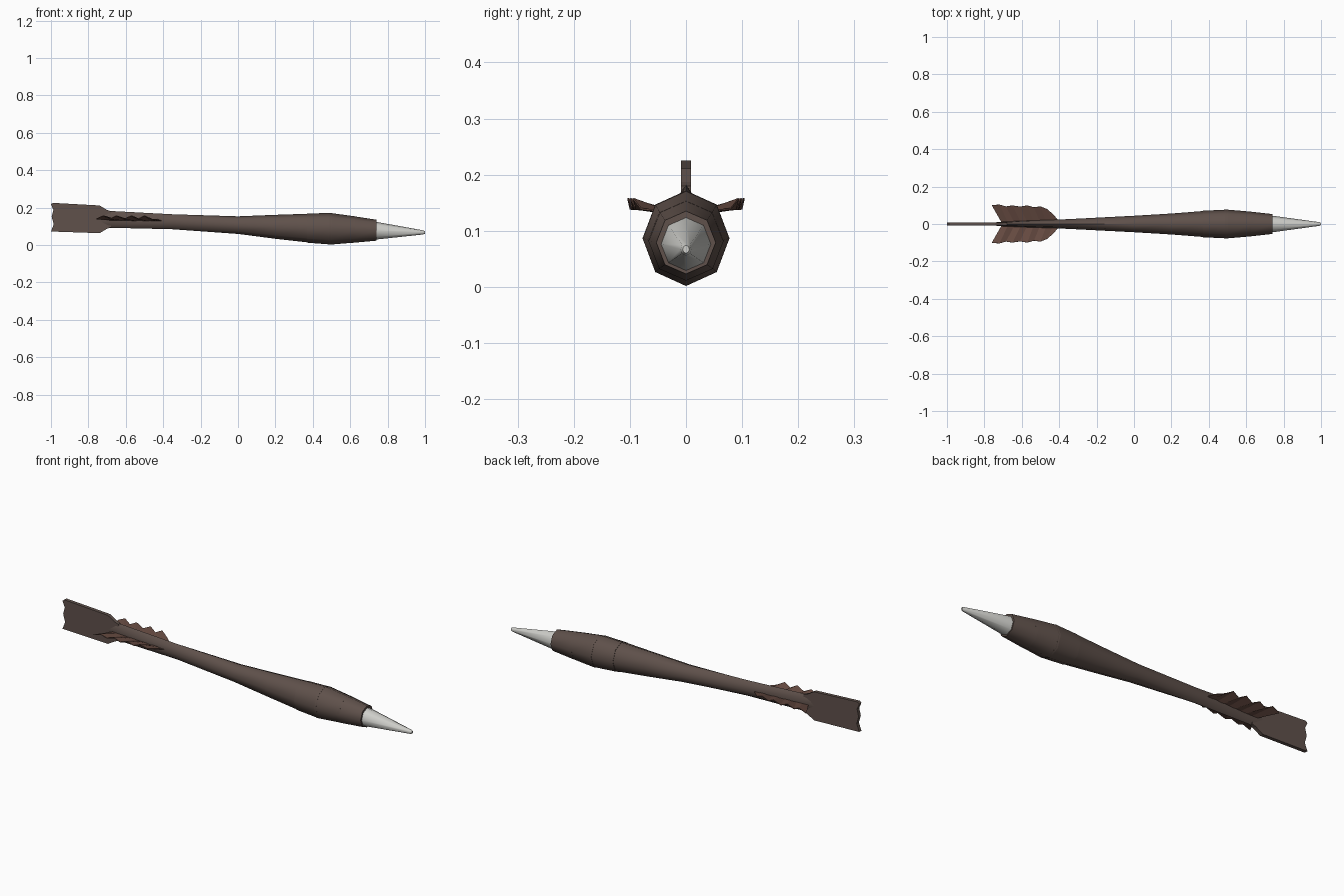
import bpy, bmesh, math

if "Cube" in bpy.data.objects:
    bpy.data.objects.remove(bpy.data.objects["Cube"])


def material(name, col):
    m = bpy.data.materials.new(name)
    m.diffuse_color = (*col, 1)
    m.use_nodes = True
    m.node_tree.nodes["Principled BSDF"].inputs["Base Color"].default_value = m.diffuse_color
    return m


BROWN = material("dark_brown", (0.115, 0.082, 0.07))
RUST = material("rust_brown", (0.13, 0.068, 0.052))
STEEL = material("pale_metal", (0.62, 0.62, 0.59))


def finish(name, bm, mat, angle=None):
    bmesh.ops.recalc_face_normals(bm, faces=bm.faces)
    me = bpy.data.meshes.new(name)
    bm.to_mesh(me)
    bm.free()
    me.materials.append(mat)
    ob = bpy.data.objects.new(name, me)
    bpy.context.collection.objects.link(ob)
    if angle:
        bpy.ops.object.select_all(action='DESELECT')
        ob.select_set(True)
        bpy.context.view_layer.objects.active = ob
        bpy.ops.object.shade_smooth_by_angle(angle=math.radians(angle))
    return ob


def loft(name, rings, mat, sides=8):
    """Rings along x: (x, centre z, half width y, half height z)."""
    bm = bmesh.new()
    loops = []
    for x, z, ry, rz in rings:
        a = [2 * math.pi * i / sides for i in range(sides)]
        loops.append([bm.verts.new((x, ry * math.sin(t), z + rz * math.cos(t))) for t in a])
    for p, q in zip(loops, loops[1:]):
        for i in range(sides):
            j = (i + 1) % sides
            bm.faces.new((p[i], p[j], q[j], q[i]))
    bm.faces.new(loops[0])
    bm.faces.new(loops[-1])
    return finish(name, bm, mat, 50)


# Shaft swelling toward the front, then overlapping collar segments
loft("shaft", [(-0.74, 0.137, 0.009, 0.045), (-0.69, 0.137, 0.013, 0.045),
               (-0.35, 0.124, 0.026, 0.040), (0.0, 0.106, 0.044, 0.047),
               (0.2, 0.097, 0.056, 0.064), (0.38, 0.090, 0.070, 0.077)], BROWN)
loft("rear_collar", [(0.37, 0.090, 0.071, 0.078), (0.5, 0.0865, 0.077, 0.0845)], BROWN)
loft("middle_collar", [(0.49, 0.0865, 0.0775, 0.085), (0.625, 0.083, 0.066, 0.070)], BROWN)
loft("front_collar", [(0.61, 0.083, 0.0675, 0.072), (0.74, 0.079, 0.053, 0.056)], BROWN)

# Metal point
loft("point", [(0.72, 0.077, 0.047, 0.050), (0.99, 0.067, 0.010, 0.011),
               (1.0, 0.067, 0.006, 0.007)], STEEL)

# Flat tail blade with a notched rear edge
outline = [(-0.68, 0.18), (-0.70, 0.187), (-0.74, 0.211), (-0.99, 0.225), (-1.0, 0.217),
           (-0.987, 0.187), (-0.996, 0.150), (-0.985, 0.110), (-1.0, 0.072),
           (-0.74, 0.063), (-0.70, 0.087), (-0.68, 0.094)]
bm = bmesh.new()
f = bm.faces.new([bm.verts.new((x, -0.009, z)) for x, z in outline])
ext = bmesh.ops.extrude_face_region(bm, geom=[f])
bmesh.ops.translate(bm, vec=(0, 0.018, 0),
                    verts=[v for v in ext["geom"] if isinstance(v, bmesh.types.BMVert)])
finish("tail_blade", bm, BROWN)

# Pleated side fins: outer edge (x, y), alternately raised and lowered
edge = [(-0.43, 0.050), (-0.465, 0.080), (-0.50, 0.094), (-0.535, 0.089), (-0.57, 0.099),
        (-0.61, 0.093), (-0.65, 0.099), (-0.685, 0.094), (-0.72, 0.104), (-0.76, 0.100)]
for side, label in ((1, "left"), (-1, "right")):
    bm = bmesh.new()
    n = len(edge) - 1
    rows = []
    for i, (x, y) in enumerate(edge):
        bx = -0.40 - 0.31 * i / n
        z = 0.148 + (0.009 if i % 2 == 0 else -0.009)
        if i == 0:
            z = 0.136
        root = (bx, 0.012, 0.126 + 0.008 * i / n)
        rows.append([bm.verts.new((p[0], side * p[1], p[2])) for p in (root, (x, y, z))])
    for a, b in zip(rows, rows[1:]):
        bm.faces.new((a[0], a[1], b[1], b[0]))
    fin = finish(label + "_fin", bm, RUST)
    mod = fin.modifiers.new("thickness", 'SOLIDIFY')
    mod.thickness = 0.003
    mod.offset = 0
